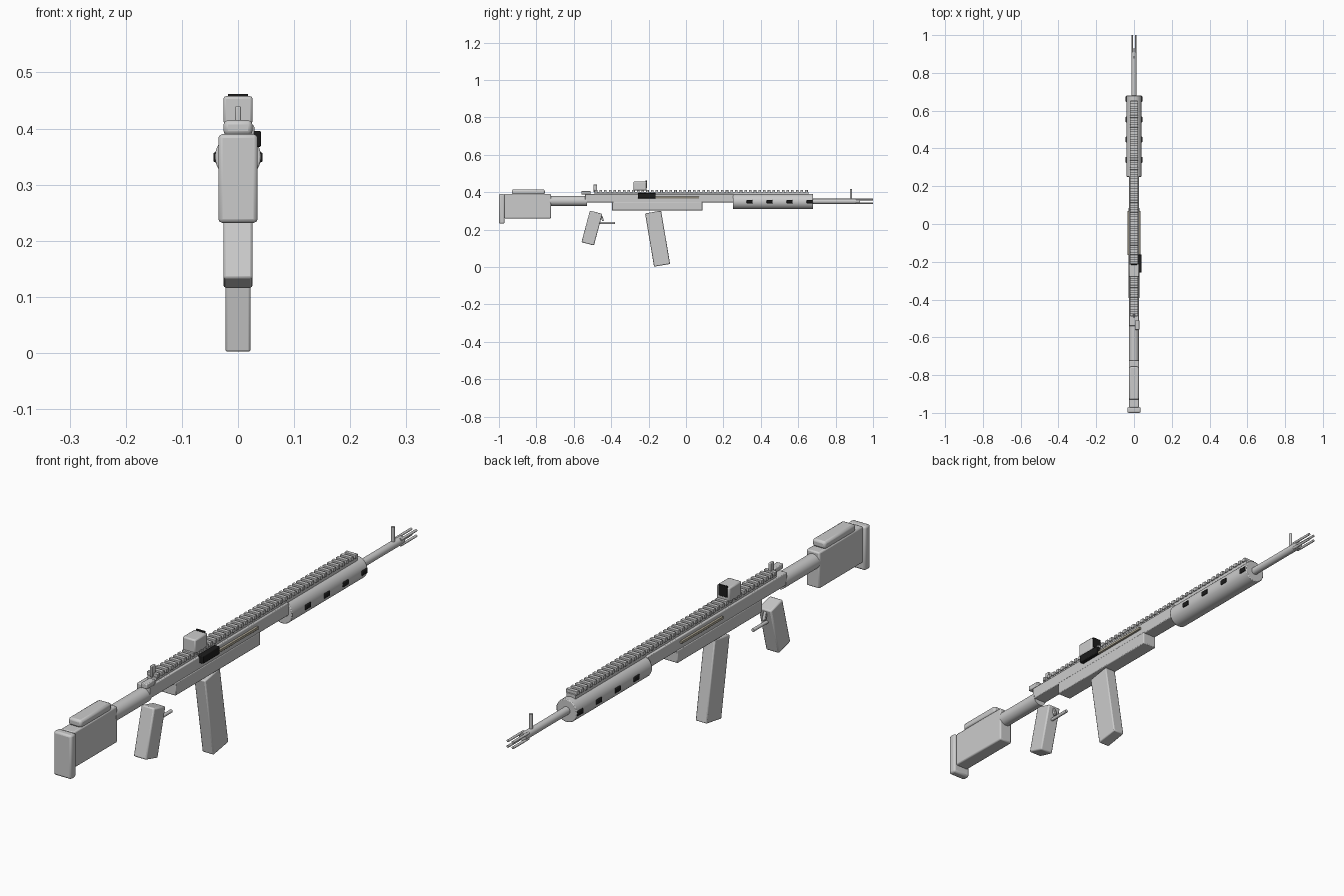
import bpy
import math
from mathutils import Vector

cube = bpy.data.objects.get("Cube")
if cube:
    bpy.data.objects.remove(cube, do_unlink=True)


def material(name, rgb):
    mat = bpy.data.materials.new(name)
    mat.use_nodes = True
    mat.diffuse_color = (*rgb, 1)
    mat.node_tree.nodes["Principled BSDF"].inputs["Base Color"].default_value = (*rgb, 1)
    return mat


GREY = material("light_grey", (0.6, 0.6, 0.6))
BLACK = material("black", (0.012, 0.012, 0.012))
TAN = material("dull_tan", (0.45, 0.41, 0.32))


def finish(obj, name, mat, bevel):
    obj.name = name
    obj.data.materials.append(mat)
    if bevel:
        mod = obj.modifiers.new("soft_edges", "BEVEL")
        mod.width = bevel
        mod.segments = 2
        mod.limit_method = "ANGLE"
    bpy.ops.object.shade_smooth_by_angle(angle=math.radians(35))
    return obj


def box(name, x, y, z, mat=GREY, bevel=0.003, tilt=0):
    """Box from (min, max) ranges, optionally tilted about x through its centre."""
    ranges = (x, y, z)
    bpy.ops.mesh.primitive_cube_add(size=1, location=[sum(r) / 2 for r in ranges])
    obj = bpy.context.object
    obj.scale = [r[1] - r[0] for r in ranges]
    bpy.ops.object.transform_apply(location=False, rotation=False, scale=True)
    obj.rotation_euler.x = math.radians(tilt)
    return finish(obj, name, mat, bevel)


def wide(half):
    return (-half, half)


def rod(name, start, end, radius, sides=32, bevel=0.0, mat=GREY):
    a, b = Vector(start), Vector(end)
    bpy.ops.mesh.primitive_cylinder_add(vertices=sides, radius=radius, depth=(b - a).length,
                                        location=(a + b) / 2)
    obj = bpy.context.object
    obj.rotation_euler = (b - a).to_track_quat("Z", "Y").to_euler()
    return finish(obj, name, mat, bevel)


# Stock
box("butt_pad", wide(0.035), (-1, -0.97), (0.232, 0.39), bevel=0.007)
box("stock", wide(0.026), (-0.972, -0.722), (0.26, 0.39), bevel=0.005)
box("cheek_rest", wide(0.026), (-0.93, -0.755), (0.388, 0.415), bevel=0.008)
rod("stock_tube", (0, -0.73, 0.353), (0, -0.53, 0.353), 0.027)

# Receiver
box("upper_receiver", wide(0.026), (-0.54, 0.255), (0.345, 0.39))
box("lower_receiver", wide(0.028), (-0.395, 0.088), (0.302, 0.348))
box("port_strip", wide(0.034), (-0.165, 0.07), (0.367, 0.376), TAN, 0.001)
box("bolt_block", (0.02, 0.041), (-0.257, -0.162), (0.367, 0.396), BLACK, 0.003)
box("selector", (0.004, 0.029), (-0.56, -0.51), (0.388, 0.406))

# Magazine, grip and trigger
box("magazine", wide(0.0225), (-0.1955, -0.1085), (0.007, 0.296), bevel=0.004, tilt=9.6)
box("grip", wide(0.026), (-0.5375, -0.4685), (0.121, 0.296), bevel=0.005, tilt=-15)
rod("trigger_guard", (0, -0.47, 0.235), (0, -0.38, 0.235), 0.006, 16)
box("trigger", wide(0.006), (-0.455, -0.445), (0.245, 0.285), bevel=0.002, tilt=20)

# Handguard with side vents
rod("handguard", (0, 0.25, 0.35), (0, 0.68, 0.35), 0.041, bevel=0.003)
for i in range(4):
    y = 0.34 + i * 0.107
    box(f"vent_{i + 1}", wide(0.044), (y - 0.016, y + 0.016), (0.34, 0.358), BLACK, 0.003)

# Barrel with pronged muzzle
rod("barrel", (0, 0.67, 0.351), (0, 0.93, 0.351), 0.014)
for sx in (-1, 1):
    for sz in (-1, 1):
        x, z = sx * 0.01, 0.351 + sz * 0.01
        rod("muzzle_prong", (x, 0.91, z), (x, 1, z), 0.0045, 12)

# Top rail with repeated teeth
box("rail_base", wide(0.018), (-0.49, 0.655), (0.385, 0.402), bevel=0.001)
tooth = box("rail_teeth", wide(0.022), (-0.488, -0.474), (0.399, 0.413), bevel=0.001)
array = tooth.modifiers.new("repeat", "ARRAY")
array.count = 46
array.use_relative_offset = False
array.use_constant_offset = True
array.constant_offset_displace = (0, 0.025, 0)

# Sights
box("rear_sight", wide(0.005), (-0.495, -0.475), (0.4, 0.44), bevel=0.002)
rod("front_sight", (0, 0.882, 0.355), (0, 0.882, 0.417), 0.006, 16)
box("optic", wide(0.026), (-0.28, -0.21), (0.408, 0.458), bevel=0.005)
box("optic_lens", wide(0.018), (-0.216, -0.208), (0.422, 0.462), BLACK, 0.002)
